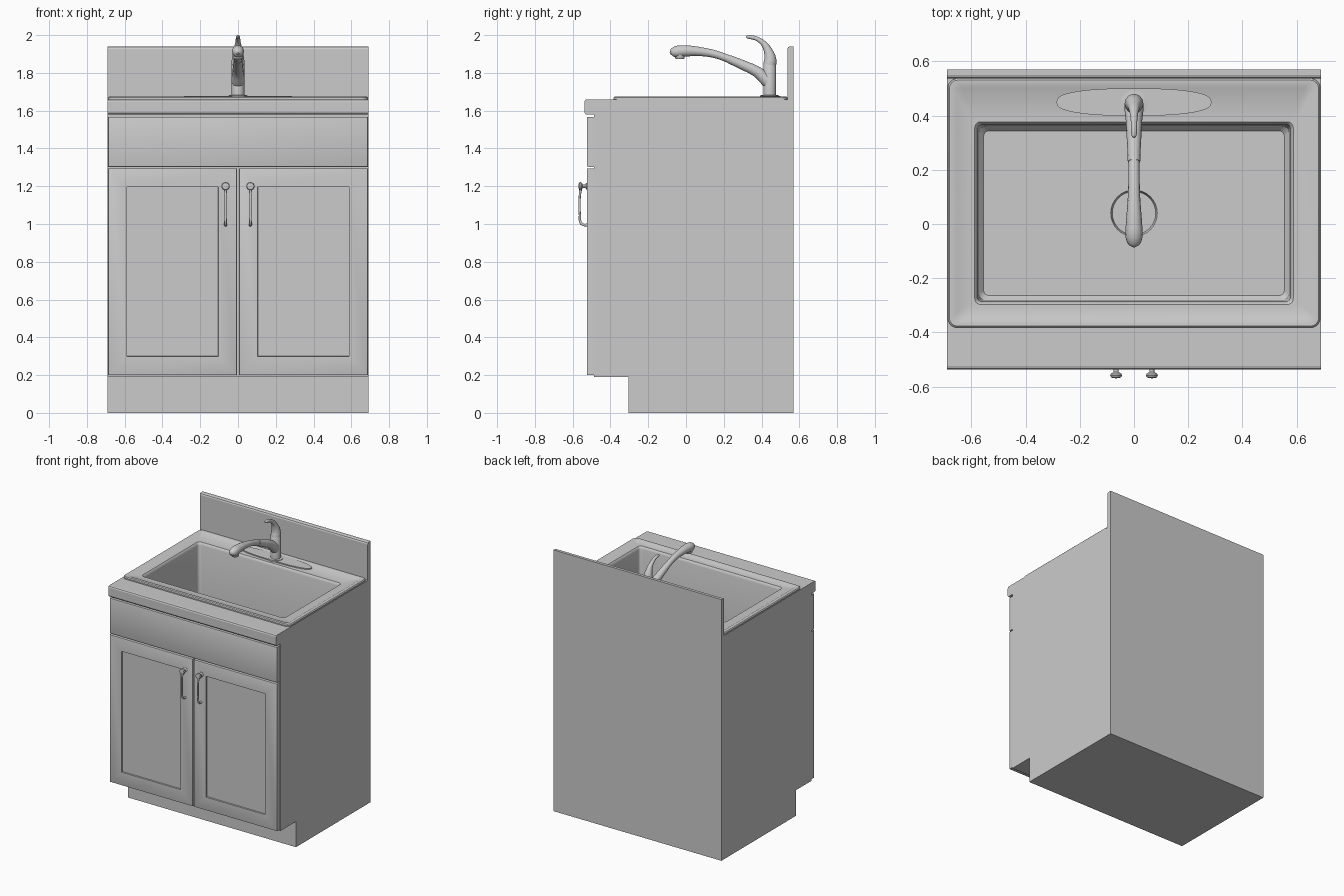
import bpy, bmesh, math
from mathutils import Vector

cube = bpy.data.objects.get("Cube")
if cube:
    bpy.data.objects.remove(cube, do_unlink=True)

GREY = (0.6, 0.6, 0.6, 1)
mat = bpy.data.materials.new("light grey")
mat.use_nodes = True
mat.diffuse_color = GREY
mat.node_tree.nodes["Principled BSDF"].inputs["Base Color"].default_value = GREY


def smooth(ob, angle=35):
    bpy.ops.object.select_all(action='DESELECT')
    ob.select_set(True)
    bpy.context.view_layer.objects.active = ob
    bpy.ops.object.shade_smooth_by_angle(angle=math.radians(angle))


def add(name, bm):
    mesh = bpy.data.meshes.new(name)
    bm.to_mesh(mesh)
    bm.free()
    mesh.materials.append(mat)
    ob = bpy.data.objects.new(name, mesh)
    bpy.context.collection.objects.link(ob)
    return ob


def box_bm(lo, hi):
    bm = bmesh.new()
    bmesh.ops.create_cube(bm, size=1)
    lo, hi = Vector(lo), Vector(hi)
    for v in bm.verts:
        v.co = (lo + hi) / 2 + v.co * (hi - lo)
    return bm


def extrude_profile(name, points, half):
    """Side profile in y, z stretched across the full width."""
    bm = bmesh.new()
    face = bm.faces.new([bm.verts.new((-half, y, z)) for y, z in points])
    out = bmesh.ops.extrude_face_region(bm, geom=[face])
    for v in out["geom"]:
        if isinstance(v, bmesh.types.BMVert):
            v.co.x = half
    bmesh.ops.recalc_face_normals(bm, faces=bm.faces)
    return add(name, bm)


def rounded_loop(half_x, y0, y1, r, z, steps=8):
    """Counter-clockwise rounded rectangle; a full radius gives a circle."""
    pts = []
    corners = [(half_x - r, y1 - r), (r - half_x, y1 - r),
               (r - half_x, y0 + r), (half_x - r, y0 + r)]
    for k, (cx, cy) in enumerate(corners):
        for i in range(steps + 1):
            a = math.pi / 2 * (k + i / steps)
            pts.append((cx + r * math.cos(a), cy + r * math.sin(a), z))
    return pts


def loft(name, loops, cap_end=True):
    bm = bmesh.new()
    rings = [[bm.verts.new(p) for p in loop] for loop in loops]
    n = len(rings[0])
    for a, b in zip(rings, rings[1:]):
        for j in range(n):
            k = (j + 1) % n
            bm.faces.new((a[j], a[k], b[k], b[j]))
    if cap_end:
        bm.faces.new(rings[-1])
    bmesh.ops.remove_doubles(bm, verts=bm.verts, dist=1e-5)
    ob = add(name, bm)
    smooth(ob)
    return ob


def lathe(name, profile, centre, axis='Z', steps=24):
    """Profile of (radius, distance along the axis)."""
    bm = bmesh.new()
    verts = [bm.verts.new((r, 0, h)) for r, h in profile]
    edges = [bm.edges.new(p) for p in zip(verts, verts[1:])]
    bmesh.ops.spin(bm, geom=verts + edges, cent=(0, 0, 0), axis=(0, 0, 1),
                   angle=math.tau, steps=steps)
    bmesh.ops.remove_doubles(bm, verts=bm.verts, dist=1e-5)
    bmesh.ops.recalc_face_normals(bm, faces=bm.faces)
    ob = add(name, bm)
    if axis == '-Y':
        ob.rotation_euler.x = math.pi / 2
    ob.location = centre
    smooth(ob)
    return ob


def tube(name, points, x=0):
    """Smooth pipe through (y, z, radius) points."""
    cu = bpy.data.curves.new(name, 'CURVE')
    cu.dimensions = '3D'
    cu.bevel_depth = 1
    cu.bevel_resolution = 5
    cu.resolution_u = 8
    cu.use_fill_caps = True
    sp = cu.splines.new('BEZIER')
    sp.radius_interpolation = 'CARDINAL'
    sp.bezier_points.add(len(points) - 1)
    for bp, (y, z, r) in zip(sp.bezier_points, points):
        bp.co = (x, y, z)
        bp.radius = r
        bp.handle_left_type = bp.handle_right_type = 'AUTO'
    cu.materials.append(mat)
    ob = bpy.data.objects.new(name, cu)
    bpy.context.collection.objects.link(ob)
    bpy.ops.object.select_all(action='DESELECT')
    ob.select_set(True)
    bpy.context.view_layer.objects.active = ob
    bpy.ops.object.convert(target='MESH')
    smooth(bpy.context.object, 50)


def front_panel(name, x0, x1, z0, z1, frame=0):
    """Board with eased front edges and an optional recessed centre."""
    bm = box_bm((x0, -0.525, z0), (x1, -0.486, z1))
    front = min(bm.faces, key=lambda f: f.calc_center_median().y)
    bmesh.ops.bevel(bm, geom=list(front.edges), offset=0.006, segments=2,
                    profile=0.5, affect='EDGES')
    if frame:
        front = min(bm.faces, key=lambda f: f.calc_center_median().y)
        bmesh.ops.inset_individual(bm, faces=[front], thickness=frame - 0.006)
        bmesh.ops.inset_individual(bm, faces=[front], thickness=0.002, depth=-0.01)
    smooth(add(name, bm))


W = 0.69

# Cabinet with toe kick, worktop and backsplash
carcass = extrude_profile("cabinet_body", [
    (-0.305, 0), (0.57, 0), (0.57, 1.6), (-0.487, 1.6), (-0.487, 0.19), (-0.305, 0.19)], W)
worktop = extrude_profile("worktop", [
    (-0.487, 1.58), (0.57, 1.58), (0.57, 1.66), (-0.525, 1.66), (-0.533, 1.657),
    (-0.537, 1.649), (-0.537, 1.588), (-0.53, 1.58)], W)
extrude_profile("backsplash", [
    (0.537, 1.65), (0.57, 1.65), (0.57, 1.94), (0.55, 1.94), (0.541, 1.936), (0.537, 1.927)], W)

# Opening for the basin
cutter = add("basin_cutter", box_bm((-0.61, -0.32, 1.12), (0.61, 0.4, 1.8)))
cutter.hide_render = True
cutter.hide_viewport = True
for ob in (carcass, worktop):
    mod = ob.modifiers.new("basin_opening", 'BOOLEAN')
    mod.operation = 'DIFFERENCE'
    mod.solver = 'EXACT'
    mod.object = cutter

# Sink: raised rim, deck, basin and drain recess in one skin
FLOOR = 1.2
loft("sink_basin", [
    rounded_loop(0.687, -0.383, 0.537, 0.035, 1.655),
    rounded_loop(0.687, -0.383, 0.537, 0.035, 1.669),
    rounded_loop(0.681, -0.377, 0.531, 0.03, 1.675),
    rounded_loop(0.657, -0.355, 0.508, 0.025, 1.675),
    rounded_loop(0.648, -0.346, 0.499, 0.02, 1.67),
    rounded_loop(0.588, -0.297, 0.377, 0.022, 1.67),
    rounded_loop(0.582, -0.291, 0.371, 0.02, 1.664),
    rounded_loop(0.578, -0.287, 0.367, 0.02, 1.65),
    rounded_loop(0.572, -0.281, 0.361, 0.025, FLOOR + 0.02),
    rounded_loop(0.555, -0.264, 0.344, 0.02, FLOOR),
    rounded_loop(0.086, -0.046, 0.126, 0.086, FLOOR),
    rounded_loop(0.08, -0.04, 0.12, 0.08, FLOOR - 0.02),
])

# Drawer front, doors and pulls
front_panel("drawer_front", -0.687, 0.687, 1.303, 1.567)
for side, s in (("left", 1), ("right", -1)):
    x0, x1 = sorted((s * 0.005, s * 0.687))
    front_panel(side + "_door", x0, x1, 0.2, 1.295, frame=0.137)
    px = s * 0.066
    lathe(side + "_pull_knob", [
        (0, 0), (0.017, 0), (0.017, 0.004), (0.009, 0.01), (0.009, 0.022), (0.02, 0.029),
        (0.022, 0.036), (0.018, 0.043), (0, 0.046)], (px, -0.524, 1.2), '-Y')
    tube(side + "_pull_bar", [
        (-0.555, 1.2, 0.008), (-0.562, 1.15, 0.006), (-0.562, 1.05, 0.006),
        (-0.556, 1.005, 0.007), (-0.54, 0.995, 0.007), (-0.522, 0.995, 0.008)], px)

# Faucet deck plate, wider in the middle
plate = []
for i in range(48):
    a = math.tau * i / 48
    c, s = math.cos(a), math.sin(a)
    plate.append((0.286 * math.copysign(abs(c) ** 0.85, c),
                  0.45 + 0.051 * math.copysign(abs(s) ** 0.75, s)))
loft("faucet_plate", [[(x, y, z) for x, y in plate] for z in (1.665, 1.678)])

# Faucet body, spout, nozzle and lever
FY = 0.443
lathe("faucet_body", [(0.05, 1.67), (0.05, 1.681), (0.034, 1.683), (0.034, 1.84),
                      (0.03, 1.846), (0, 1.846)], (0, FY, 0))
tube("faucet_spout", [
    (0.435, 1.755, 0.036), (0.38, 1.803, 0.03), (0.3, 1.842, 0.026), (0.23, 1.872, 0.023)])
tube("spray_head", [
    (0.235, 1.87, 0.021), (0.16, 1.897, 0.021), (0.08, 1.912, 0.024), (0.0, 1.916, 0.03),
    (-0.05, 1.912, 0.031), (-0.075, 1.906, 0.021), (-0.084, 1.902, 0.006)])
lathe("spray_nozzle", [(0, 0), (0.022, 0), (0.025, 0.005), (0.025, 0.025), (0, 0.025)],
      (0, -0.032, 1.874))
tube("faucet_lever", [
    (FY, 1.842, 0.035), (FY + 0.003, 1.87, 0.033), (0.437, 1.91, 0.025),
    (0.415, 1.95, 0.017), (0.38, 1.978, 0.012), (0.345, 1.989, 0.011),
    (0.325, 1.991, 0.009), (0.318, 1.991, 0.004)])
